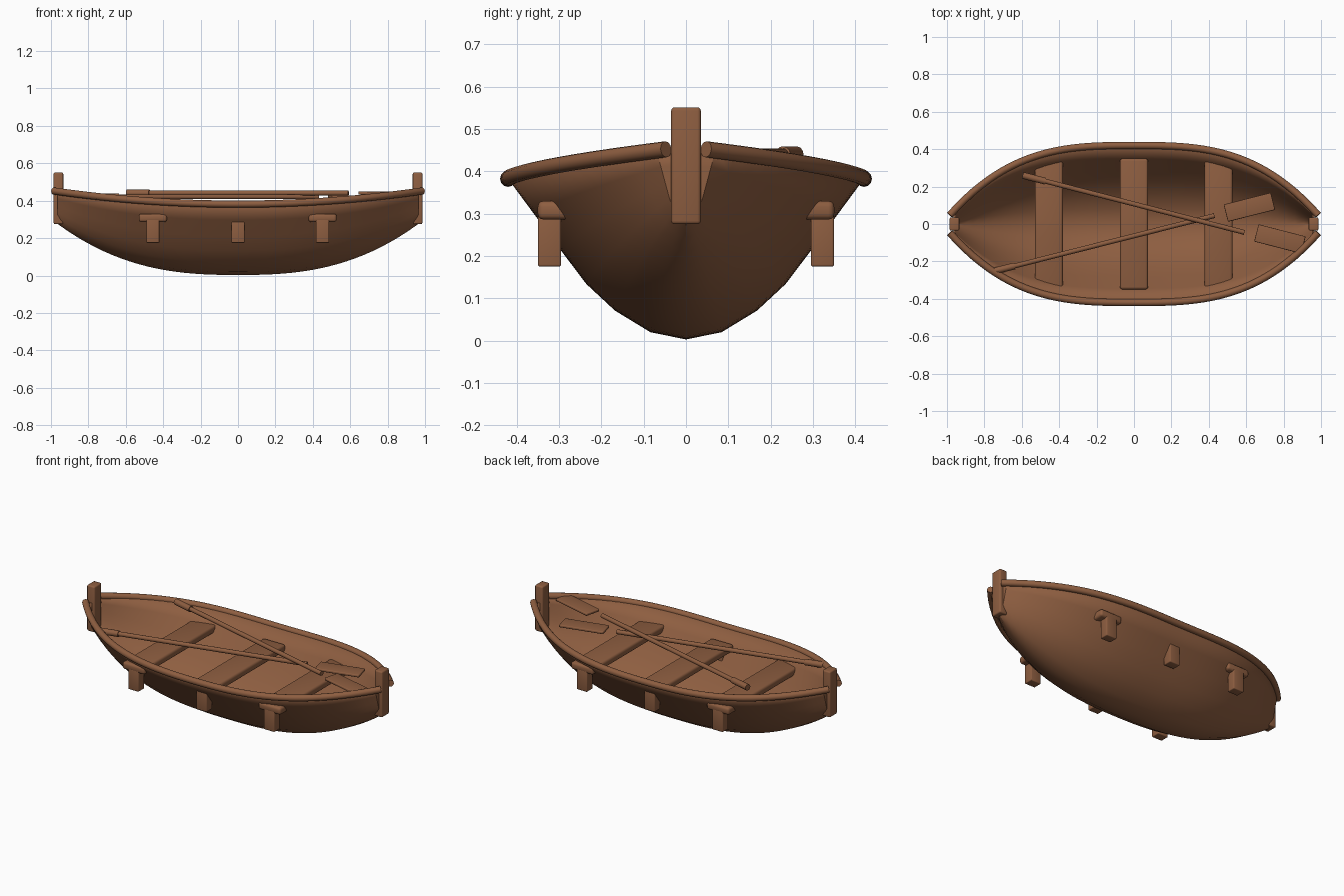
import bpy, bmesh, math
from mathutils import Vector

if "Cube" in bpy.data.objects:
    bpy.data.objects.remove(bpy.data.objects["Cube"])

wood = bpy.data.materials.new("brown_wood")
wood.diffuse_color = (0.27, 0.112, 0.052, 1)
wood.use_nodes = True
wood.node_tree.nodes["Principled BSDF"].inputs["Base Color"].default_value = wood.diffuse_color


def finish(name, bm, smooth=True):
    bmesh.ops.recalc_face_normals(bm, faces=bm.faces)
    me = bpy.data.meshes.new(name)
    bm.to_mesh(me)
    bm.free()
    ob = bpy.data.objects.new(name, me)
    bpy.context.collection.objects.link(ob)
    me.materials.append(wood)
    if smooth:
        bpy.ops.object.select_all(action='DESELECT')
        ob.select_set(True)
        bpy.context.view_layer.objects.active = ob
        bpy.ops.object.shade_smooth_by_angle(angle=math.radians(35))
    return ob


def box(name, center, size, bevel=0.008, turn=0):
    bm = bmesh.new()
    bmesh.ops.create_cube(bm, size=1)
    for v in bm.verts:
        v.co = Vector([c * s for c, s in zip(v.co, size)])
    bmesh.ops.bevel(bm, geom=bm.edges[:], offset=bevel, segments=3,
                    profile=0.5, affect='EDGES')
    ob = finish(name, bm)
    ob.location = center
    ob.rotation_euler.z = turn
    return ob


def tube(name, path, radius, sides=12):
    bm = bmesh.new()
    rings = []
    for i, p in enumerate(path):
        t = (path[min(i + 1, len(path) - 1)] - path[max(i - 1, 0)]).normalized()
        side = t.cross(Vector((0, 0, 1))).normalized()
        up = side.cross(t)
        rings.append([bm.verts.new(p + radius * (side * math.cos(a) + up * math.sin(a)))
                      for a in (2 * math.pi * k / sides for k in range(sides))])
    for a, b in zip(rings, rings[1:]):
        for k in range(sides):
            n = (k + 1) % sides
            bm.faces.new((a[k], a[n], b[n], b[k]))
    bm.faces.new(rings[0])
    bm.faces.new(rings[-1])
    return finish(name, bm)


# Hull lines
def half_width(x):
    return 0.03 + 0.39 * (1 - abs(x) ** 3)


def rim_z(x):
    return 0.382 + 0.072 * x * x


def keel_z(x):
    return 0.003 + 0.30 * abs(x) ** 2.6


# Hull shell, lofted from one half section
half = [(0, 0), (0.2, 0.045), (0.4, 0.18), (0.56, 0.345), (0.70, 0.55), (0.85, 0.775), (1, 1)]
section = [(-s, t) for s, t in half[:0:-1]] + half
stations = [-0.965 + 1.93 * i / 40 for i in range(41)]
bm = bmesh.new()
rows = []
for x in stations:
    w, r, k = half_width(x), rim_z(x), keel_z(x)
    rows.append([bm.verts.new((x, s * w, k + t * (r - k))) for s, t in section])
for a, b in zip(rows, rows[1:]):
    for j in range(len(section) - 1):
        bm.faces.new((a[j], b[j], b[j + 1], a[j + 1]))
bm.faces.new(rows[0])
bm.faces.new(rows[-1])
hull = finish("hull", bm)
solid = hull.modifiers.new("thickness", 'SOLIDIFY')
solid.thickness = 0.015
solid.offset = -1

# Rounded rails along both rims
for side, label in ((-1, "front"), (1, "back")):
    xs = [-0.985 + 1.97 * i / 48 for i in range(49)]
    tube("rail_" + label, [Vector((x, side * half_width(x), rim_z(x))) for x in xs], 0.019)

# Stem posts at both ends
for s in (-1, 1):
    box("end_post", (0.96 * s, 0, 0.413), (0.052, 0.07, 0.276))

# Seats and the support blocks below their ends
for x in (-0.455, 0, 0.452):
    box("seat", (x, 0, 0.308), (0.15, 0.70, 0.044), 0.014)
    for s in (-1, 1):
        box("seat_support", (x, 0.322 * s, 0.238), (0.07, 0.055, 0.126), 0.005)


# Oars: shaft, thicker grip and separate flat blade
def oar(start, end, z, blade_center):
    a, b = Vector((*start, z)), Vector((*end, z))
    d = (b - a).normalized()
    tube("oar_shaft", [a, b], 0.013)
    tube("oar_grip", [a, a + d * 0.125], 0.018)
    box("oar_blade", (*blade_center, z), (0.26, 0.095, 0.016), 0.005, math.atan2(d.y, d.x))


oar((-0.595, 0.26), (0.59, -0.045), 0.441, (0.78, -0.08))
oar((-0.76, -0.255), (0.43, 0.045), 0.421, (0.617, 0.09))
